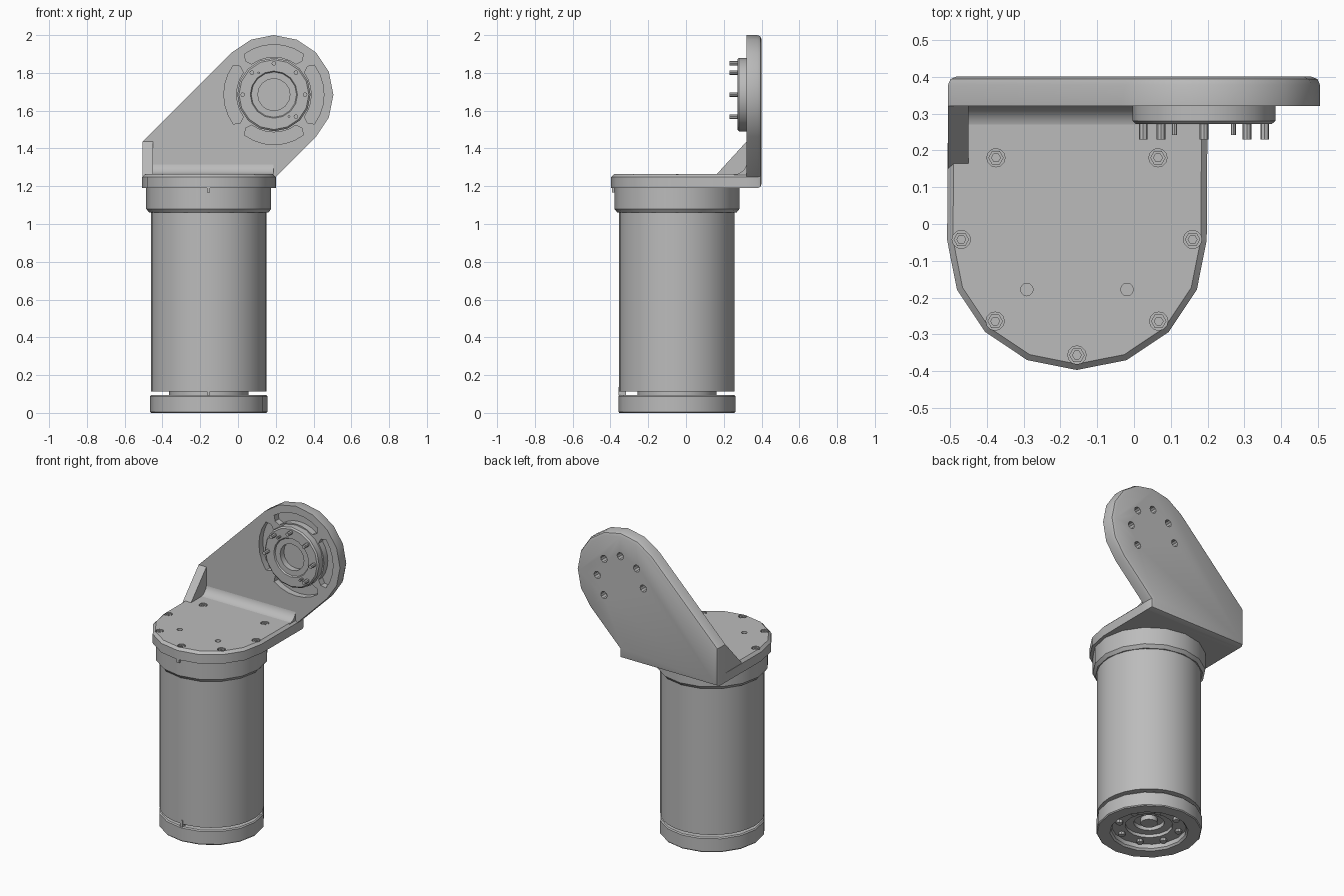
import bpy, bmesh
from math import sin, cos, radians, pi
from mathutils import Matrix, Vector

if "Cube" in bpy.data.objects:
    bpy.data.objects.remove(bpy.data.objects["Cube"])

metal = bpy.data.materials.new("machined grey")
metal.use_nodes = True
GREY = (0.5, 0.5, 0.5, 1)
metal.diffuse_color = GREY
metal.node_tree.nodes["Principled BSDF"].inputs["Base Color"].default_value = GREY

AX, AY = -0.155, -0.048        # column axis
JX, JZ = 0.19, 1.685           # joint axis
PLATE_FRONT, PLATE_BACK = 0.32, 0.40
TO_XZ = Matrix.Rotation(radians(90), 4, 'X')     # local z becomes -y
TO_YZ = Matrix(((0, 0, 1, 0), (1, 0, 0, 0), (0, 1, 0, 0), (0, 0, 0, 1)))
COLUMN = Matrix.Translation((AX, AY, 0))
JOINT = Matrix.Translation((JX, 0, JZ)) @ TO_XZ


def finish(bm, name, matrix):
    bmesh.ops.transform(bm, matrix=matrix, verts=bm.verts)
    bmesh.ops.recalc_face_normals(bm, faces=bm.faces)
    mesh = bpy.data.meshes.new(name)
    bm.to_mesh(mesh)
    bm.free()
    mesh.materials.append(metal)
    ob = bpy.data.objects.new(name, mesh)
    bpy.context.collection.objects.link(ob)
    return ob


def activate(ob):
    bpy.ops.object.select_all(action='DESELECT')
    ob.select_set(True)
    bpy.context.view_layer.objects.active = ob


def smooth(ob):
    activate(ob)
    bpy.ops.object.shade_smooth_by_angle(angle=radians(32))


def prism(name, outline, low, high, matrix=Matrix(), bevel=0, bevel_at=None, steps=1):
    """Extrude a 2D outline, optionally rounding the rim at one end."""
    bm = bmesh.new()
    face = bm.faces.new([bm.verts.new((x, y, low)) for x, y in outline])
    ext = bmesh.ops.extrude_face_region(bm, geom=[face])["geom"]
    bmesh.ops.translate(bm, vec=(0, 0, high - low),
                        verts=[v for v in ext if isinstance(v, bmesh.types.BMVert)])
    if bevel:
        rim = [e for e in bm.edges if all(abs(v.co.z - bevel_at) < 1e-5 for v in e.verts)]
        bmesh.ops.bevel(bm, geom=rim, offset=bevel, segments=steps, profile=0.5, affect='EDGES')
    return finish(bm, name, matrix)


def lathe(name, profile, sides, matrix):
    """Spin (radius, height) points about the local z axis."""
    bm = bmesh.new()
    vs = [bm.verts.new((r, 0, z)) for r, z in profile]
    es = [bm.edges.new(pair) for pair in zip(vs, vs[1:])]
    bmesh.ops.spin(bm, geom=vs + es, cent=(0, 0, 0), axis=(0, 0, 1),
                   angle=2 * pi, steps=sides)
    bmesh.ops.remove_doubles(bm, verts=bm.verts, dist=1e-5)
    return finish(bm, name, matrix)


def rod(name, radius, low, high, sides, matrix):
    return lathe(name, [(0, low), (radius, low), (radius, high), (0, high)], sides, matrix)


def arc(cx, cy, r, start, end, steps):
    angles = [radians(start + (end - start) * i / steps) for i in range(steps + 1)]
    return [(cx + r * cos(a), cy + r * sin(a)) for a in angles]


def cut(target, cutters):
    for c in cutters:
        c.hide_render = True
        mod = target.modifiers.new("cut", 'BOOLEAN')
        mod.operation, mod.solver, mod.object = 'DIFFERENCE', 'EXACT', c
        activate(target)
        bpy.ops.object.modifier_apply(modifier=mod.name)
        bpy.data.objects.remove(c)


def at(x, y):
    return Matrix.Translation((x, y, 0))


# Column: bottom ring with stepped underside, tube and collar
smooth(lathe("bottom_ring", [
    (0, .055), (.05, .055), (.05, .085), (.09, .085), (.09, .06), (.14, .06),
    (.14, .04), (.22, .04), (.22, .012), (.23, 0), (.305, 0), (.31, .006),
    (.31, .088), (.304, .095), (.21, .095), (.21, .12), (0, .12)], 16, COLUMN))
smooth(lathe("column_tube", [(0, .113), (.306, .113), (.306, 1.08), (0, 1.08)], 32, COLUMN))
smooth(lathe("collar", [(0, 1.06), (.315, 1.06), (.331, 1.08), (.331, 1.195), (0, 1.195)],
             16, COLUMN))
for i in range(8):
    px, py = arc(AX, AY, .18, 22 + 45 * i, 0, 1)[0]
    rod(f"underside_bolt_{i}", .02, .022, .05, 8, at(px, py))

# Small alignment keys on the front of the column
for name, reach, z in (("upper_key", .345, 1.19), ("lower_key", .309, .115)):
    y = AY - reach
    prism(name, [(AX - .008, y), (AX + .008, y), (AX + .008, y + .04), (AX - .008, y + .04)],
          z - .022, z + .022)

# Horizontal mounting plate
LEFT, RIGHT, BOTTOM, TOP = -0.505, 0.2, 1.19, 1.265
mount = prism("mounting_plate",
              arc(AX, -.044, .3525, 180, 360, 8) + [(RIGHT, .36), (LEFT, .36)],
              BOTTOM, TOP, bevel=.016, bevel_at=TOP)
screws = arc(AX, -.042, .314, -180, 0, 4) + [(AX - .22, .18), (AX + .22, .18)]
holes = [(AX - .136, -.178), (AX + .136, -.178)]
cut(mount, [rod("bore", .025, TOP - .02, TOP + .03, 12, at(*p)) for p in screws]
    + [rod("hole", .017, TOP - .03, TOP + .03, 12, at(*p)) for p in holes])
smooth(mount)
for i, p in enumerate(screws):
    lathe(f"mount_screw_{i}", [(0, TOP - .014), (.012, TOP - .014), (.012, TOP - .002),
                               (.021, TOP - .002), (.021, TOP - .025)], 6, at(*p))

# Upright plate with rounded head
head = arc(JX, JZ, .315, -45, 135, 8)
upright = prism("upright_plate",
                [(LEFT, BOTTOM), (RIGHT, BOTTOM), (RIGHT, 1.249)] + head + [(LEFT, 1.436)],
                -PLATE_BACK, -PLATE_FRONT, TO_XZ, bevel=.022, bevel_at=-PLATE_BACK, steps=2)
cutters = []
for mid in (0, 90, 180, 270):
    tip = arc(0, 0, .232, mid - 40, mid + 40, 1)
    slot = (arc(0, 0, .265, mid - 36, mid + 36, 6) + [tip[1]]
            + arc(0, 0, .2, mid + 36, mid - 36, 6) + [tip[0]])
    cutters.append(prism("slot", slot, -PLATE_FRONT - .04, -PLATE_FRONT + .05, JOINT))
pin_angles = (-45, 0, 45, 90, 135, 180)
for a in pin_angles:
    px, pz = arc(0, 0, .165, a, 0, 1)[0]
    cutters.append(rod("pin_hole", .023, -PLATE_BACK - .05, -PLATE_BACK + .045, 10,
                       JOINT @ at(px, pz)))
cut(upright, cutters)
smooth(upright)

# Fillet and side gusset joining the two plates
smooth(prism("inner_fillet", arc(.255, TOP + .065, .067, -90, 0, 6)
             + [(.34, TOP + .065), (.34, TOP - .02), (.255, TOP - .02)],
             LEFT + .002, RIGHT - .012, TO_YZ))
prism("side_gusset", [(.15, TOP - .015), (.34, TOP - .015), (.34, 1.436), (.32, 1.436)],
      LEFT, LEFT + .055, TO_YZ)

# Joint flange, with pins
smooth(lathe("joint_flange", [
    (0, .318), (.085, .318), (.085, .28), (.12, .28), (.125, .272), (.185, .272),
    (.194, .28), (.194, .325), (0, .325)], 16, JOINT @ Matrix.Rotation(pi, 4, 'X')
    @ Matrix.Scale(1, 4)))
for i, a in enumerate(pin_angles):
    px, pz = arc(0, 0, .165, a, 0, 1)[0]
    rod(f"joint_pin_{i}", .012, -.29, -.23, 8, JOINT @ at(px, pz))
for i, (px, pz) in enumerate(((-.08, .115), (.08, -.115))):
    rod(f"locating_pin_{i}", .007, -.29, -.242, 8, JOINT @ at(px, pz))
